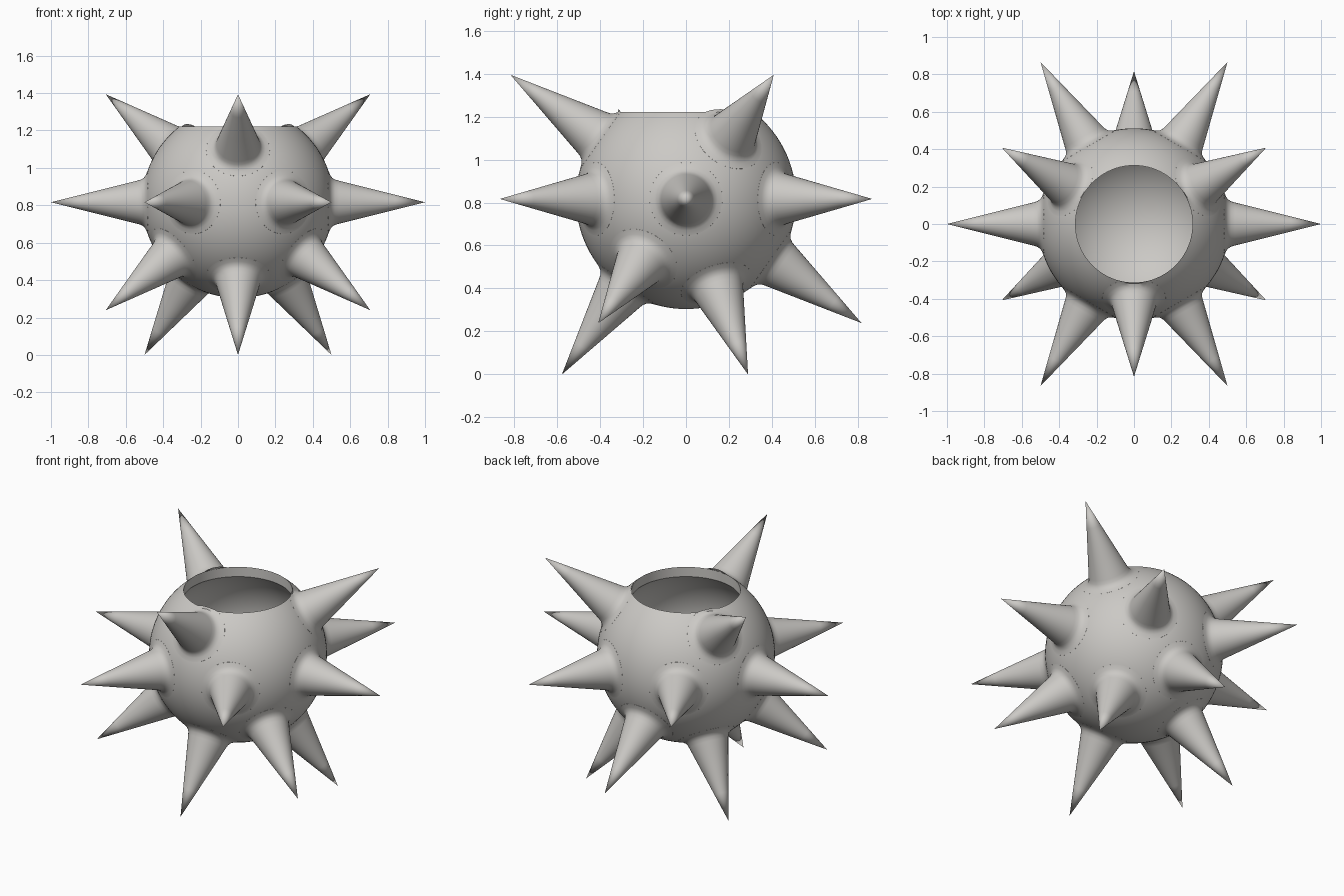
import bpy, bmesh, math
from mathutils import Vector, Matrix

cube = bpy.data.objects.get("Cube")
if cube:
    bpy.data.objects.remove(cube, do_unlink=True)

CENTRE = Vector((0, 0, math.sqrt(2 / 3)))
OUTER, INNER, HOLE = 0.512, 0.465, 0.313

stone = bpy.data.materials.new("warm_grey")
stone.use_nodes = True
stone.diffuse_color = (0.6, 0.585, 0.56, 1)
stone.node_tree.nodes["Principled BSDF"].inputs["Base Color"].default_value = stone.diffuse_color


def lathe(name, profile, steps, direction=(0, 0, 1)):
    """Spin (radius, height) points about the axis, then aim it along direction."""
    bm = bmesh.new()
    verts = [bm.verts.new((r, 0, h)) for r, h in profile]
    edges = [bm.edges.new(pair) for pair in zip(verts, verts[1:])]
    bmesh.ops.spin(bm, geom=verts + edges, cent=(0, 0, 0), axis=(0, 0, 1),
                   angle=2 * math.pi, steps=steps, use_merge=True)
    bmesh.ops.remove_doubles(bm, verts=bm.verts, dist=0.0005)
    bmesh.ops.recalc_face_normals(bm, faces=bm.faces)
    aim = Vector((0, 0, 1)).rotation_difference(Vector(direction))
    bm.transform(aim.to_matrix().to_4x4())
    # Keep spike bases clear of the round opening
    for v in bm.verts:
        flat = v.co.xy.length
        if direction[2] > 0.1 and direction[2] < 0.9 and 0 < flat < HOLE:
            v.co.xy *= HOLE / flat
    bm.transform(Matrix.Translation(CENTRE))
    mesh = bpy.data.meshes.new(name)
    bm.to_mesh(mesh)
    bm.free()
    mesh.materials.append(stone)
    obj = bpy.data.objects.new(name, mesh)
    bpy.context.collection.objects.link(obj)
    bpy.ops.object.select_all(action='DESELECT')
    obj.select_set(True)
    bpy.context.view_layer.objects.active = obj
    bpy.ops.object.shade_smooth_by_angle(angle=math.radians(35))
    return obj


def arc(radius, count):
    """Points on a sphere from the bottom pole up to the opening."""
    top = math.pi - math.asin(HOLE / radius)
    return [(radius * math.sin(top * i / count), -radius * math.cos(top * i / count))
            for i in range(count + 1)]


# Hollow round bowl with a straight cut rim
lathe("bowl_body", arc(OUTER, 40) + arc(INNER, 36)[::-1], 96)

# Spike profile: straight cone with a flared foot that meets the body
SPIKE = [(0, 1), (0.04, 0.84), (0.08, 0.68), (0.115, 0.54), (0.121, 0.519),
         (0.131, 0.503), (0.147, 0.492), (0.17, 0.483), (0.175, 0.472)]


def ring(name, count, height, start):
    """Evenly spaced spikes at one height around the body."""
    reach = math.sqrt(1 - height * height)
    for i in range(count):
        a = math.radians(start) + 2 * math.pi * i / count
        lathe(f"{name}_{i + 1}", SPIKE, 40,
              (reach * math.cos(a), reach * math.sin(a), height))


ring("middle_spike", 6, 0, 0)
ring("upper_spike", 3, math.sqrt(1 / 3), 30)
ring("lower_spike", 3, -math.sqrt(1 / 3), 90)
ring("bottom_spike", 3, -math.sqrt(2 / 3), 30)
